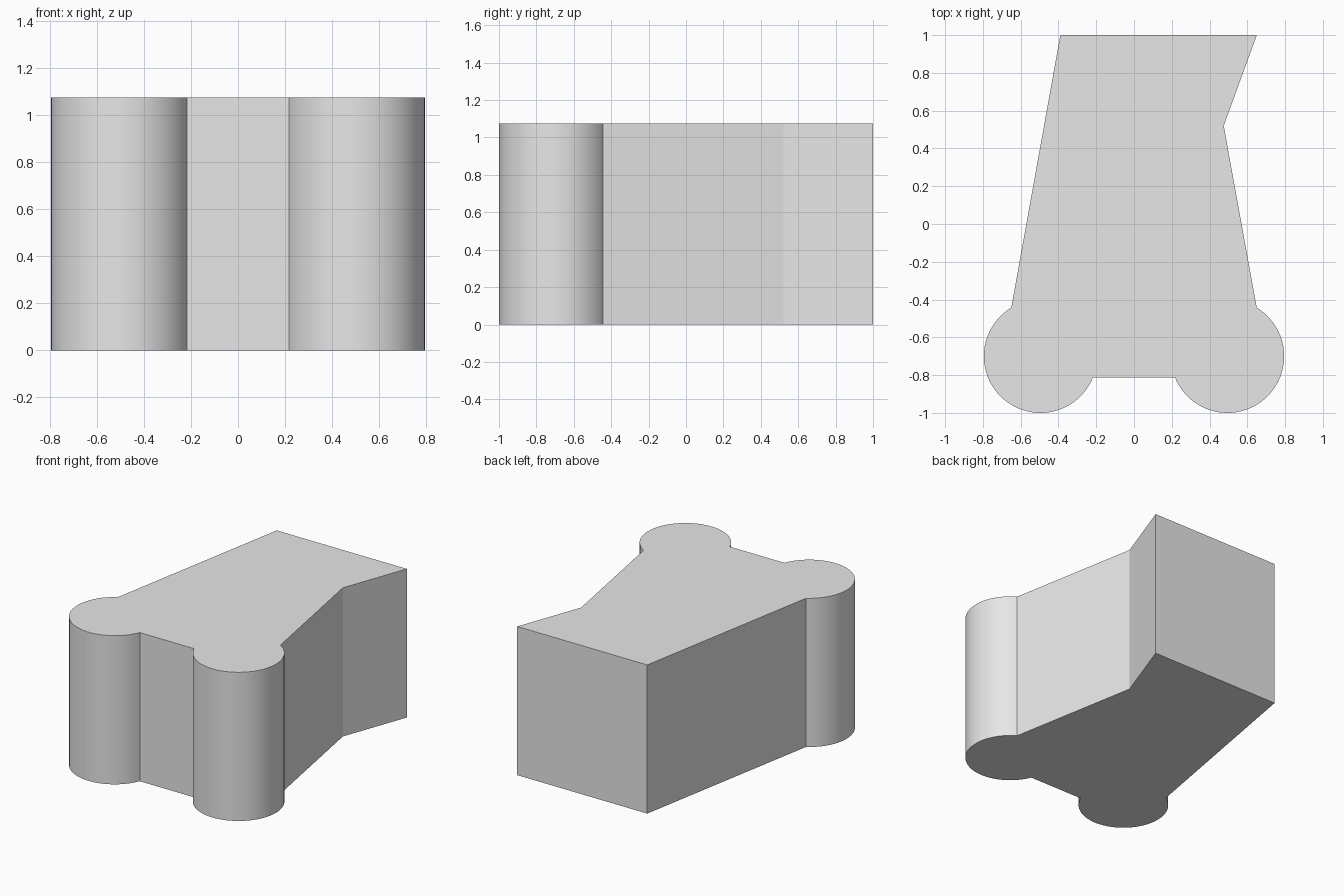
import bpy, bmesh, math

cube = bpy.data.objects.get("Cube")
if cube:
    bpy.data.objects.remove(cube, do_unlink=True)

HEIGHT = 1.075
LOBE_X, LOBE_Y, LOBE_R = 0.495, -0.7, 0.3
STEPS = 40

# Plain grey material
grey = bpy.data.materials.new("plain_grey")
grey.use_nodes = True
colour = (0.8, 0.8, 0.8, 1)
grey.diffuse_color = colour
grey.node_tree.nodes["Principled BSDF"].inputs["Base Color"].default_value = colour


def lobe(start, end):
    """Points along the round lobe on the +x side, angles in degrees."""
    angles = [math.radians(start + (end - start) * i / STEPS) for i in range(STEPS + 1)]
    return [(LOBE_X + LOBE_R * math.cos(a), LOBE_Y + LOBE_R * math.sin(a)) for a in angles]


# Outline: mirrored lobes, notched left side, straight right side
left_lobe = lobe(-158, 59)
right_lobe = [(-x, y) for x, y in reversed(left_lobe)]
outline = left_lobe + [(0.475, 0.52), (0.65, 1), (-0.39, 1)] + right_lobe

# Extrude the outline into a solid block
bm = bmesh.new()
base = bm.faces.new([bm.verts.new((x, y, 0)) for x, y in outline])
top = bmesh.ops.extrude_face_region(bm, geom=[base], use_keep_orig=True)
bmesh.ops.translate(bm, vec=(0, 0, HEIGHT),
                    verts=[v for v in top["geom"] if isinstance(v, bmesh.types.BMVert)])
bmesh.ops.recalc_face_normals(bm, faces=bm.faces)

mesh = bpy.data.meshes.new("lobed_block")
bm.to_mesh(mesh)
bm.free()
mesh.materials.append(grey)
block = bpy.data.objects.new("lobed_block", mesh)
bpy.context.collection.objects.link(block)

# Smooth lobes, sharp corners
bpy.ops.object.select_all(action="DESELECT")
block.select_set(True)
bpy.context.view_layer.objects.active = block
bpy.ops.object.shade_smooth_by_angle(angle=math.radians(25))
